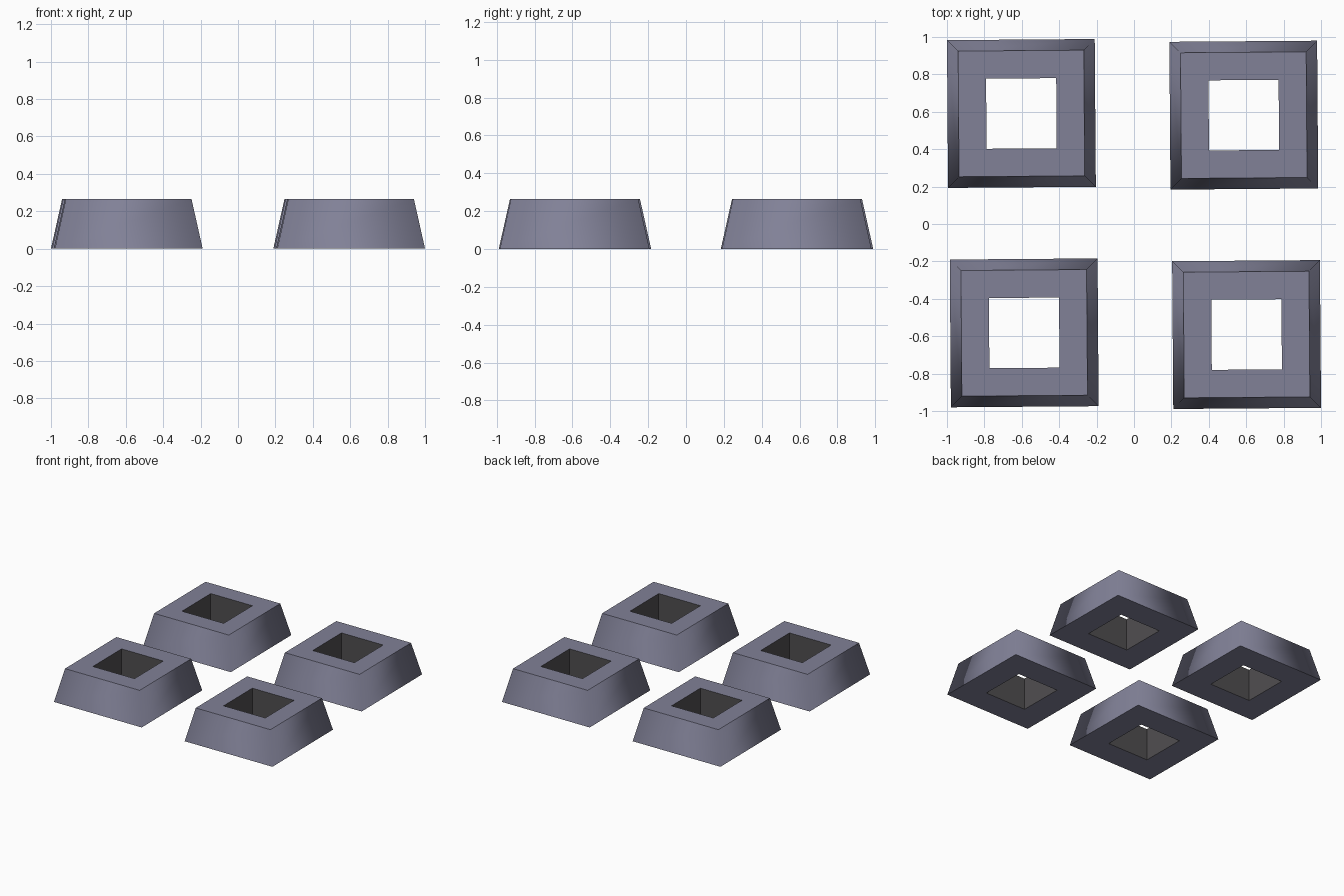
import bpy, bmesh, math

if "Cube" in bpy.data.objects:
    bpy.data.objects.remove(bpy.data.objects["Cube"])


def material(name, rgb):
    m = bpy.data.materials.new(name)
    m.diffuse_color = (*rgb, 1)
    m.use_nodes = True
    m.node_tree.nodes["Principled BSDF"].inputs["Base Color"].default_value = m.diffuse_color
    return m


outer_mat = material("blue_grey", (0.22, 0.22, 0.31))
inner_mat = material("dark_grey", (0.08, 0.077, 0.08))

HEIGHT = 0.265
TURN = 0.0076  # blocks sit very slightly turned


def square_ring(bm, side, z):
    h = side / 2
    return [bm.verts.new((x, y, z)) for x, y in ((-h, -h), (h, -h), (h, h), (-h, h))]


def block(name, x, y):
    bm = bmesh.new()
    # rings: outer bottom, outer top, hole top, hole bottom
    rings = [square_ring(bm, s, z) for s, z in
             ((0.79, 0), (0.672, HEIGHT), (0.375, HEIGHT), (0.375, 0))]
    for r in range(4):
        a, b = rings[r], rings[(r + 1) % 4]
        for i in range(4):
            j = (i + 1) % 4
            f = bm.faces.new((a[i], a[j], b[j], b[i]))
            f.smooth = r == 0                    # sloped sides blend round the corners
            f.material_index = 1 if r == 2 else 0  # hole walls are darker
    bm.normal_update()
    # every edge is crisp except the sloped corners
    for e in bm.edges:
        e.smooth = all(f.smooth for f in e.link_faces)
    me = bpy.data.meshes.new(name)
    bm.to_mesh(me)
    bm.free()
    me.materials.append(outer_mat)
    me.materials.append(inner_mat)
    ob = bpy.data.objects.new(name, me)
    ob.location = (x, y, 0)
    ob.rotation_euler.z = TURN
    bpy.context.collection.objects.link(ob)


# four tapered foot blocks
for name, x, y in (("back_left_block", -0.602, 0.591),
                   ("back_right_block", 0.587, 0.582),
                   ("front_left_block", -0.587, -0.582),
                   ("front_right_block", 0.602, -0.591)):
    block(name, x, y)
